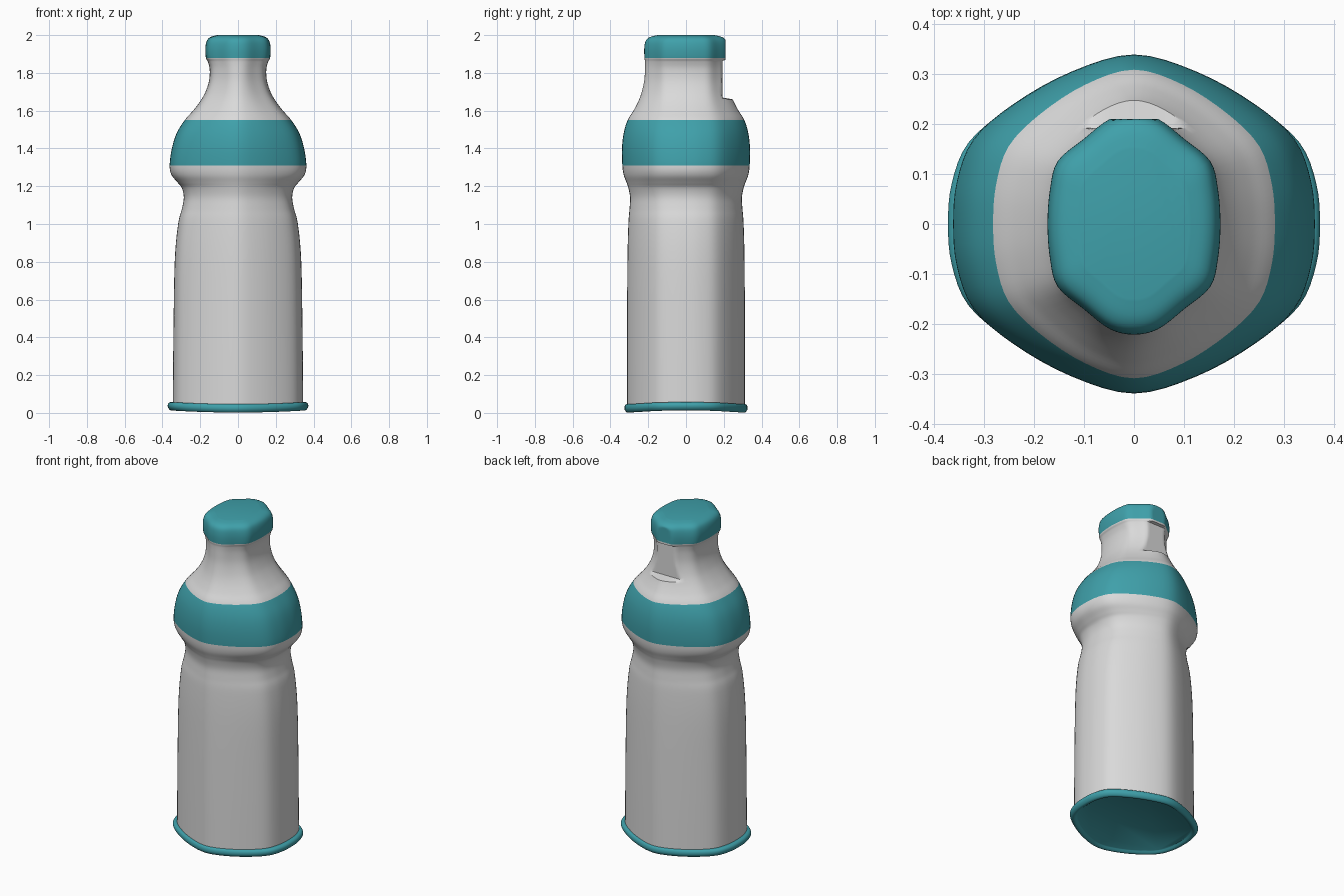
import bpy
import bmesh
from mathutils import Vector

default_cube = bpy.data.objects.get("Cube")
if default_cube:
    bpy.data.objects.remove(default_cube, do_unlink=True)


def make_material(name, colour):
    material = bpy.data.materials.new(name)
    material.use_nodes = True
    material.diffuse_color = colour
    shader = next(n for n in material.node_tree.nodes if n.type == "BSDF_PRINCIPLED")
    shader.inputs["Base Color"].default_value = colour
    shader.inputs["Roughness"].default_value = 0.6
    return material


white = make_material("white plastic", (0.7, 0.7, 0.7, 1))
teal = make_material("teal plastic", (0.05, 0.355, 0.405, 1))


def spline(points, steps, closed=False):
    """Smooth Catmull-Rom curve that passes through every point."""
    points = [Vector(p) for p in points]
    count = len(points)

    def pick(i):
        return points[i % count] if closed else points[max(0, min(count - 1, i))]

    result = []
    for i in range(count if closed else count - 1):
        a, b, c, d = (pick(i + k) for k in (-1, 0, 1, 2))
        for s in range(steps):
            t = s / steps
            result.append(b + (c - a) * t / 2
                          + (a * 2 - b * 5 + c * 4 - d) * t * t / 2
                          + (b * 3 - a - c * 3 + d) * t * t * t / 2)
    if not closed:
        result.append(points[-1])
    return result


def full_section(quarter):
    """Mirror a quarter outline into a closed, unit-size cross-section."""
    half = quarter + [(-x, y) for x, y in reversed(quarter[:-1])]
    return spline(half + [(x, -y) for x, y in reversed(half[1:-1])], 4, closed=True)


# Blunt six-sided outlines for the body and the narrower neck
body_outline = full_section([(1, 0), (.98, .25), (.89, .5), (.67, .71), (.35, .9), (0, 1)])
neck_outline = full_section([(1, 0), (.97, .32), (.88, .57), (.58, .77), (.28, .95), (0, 1)])


def smoothstep(low, high, value):
    t = max(0, min(1, (value - low) / (high - low)))
    return t * t * (3 - 2 * t)


def loft(name, profile, shape, materials, pick_material):
    """Skin a stack of rings; each profile row is height, half width, half depth."""
    bm = bmesh.new()
    rings = []
    for z, rx, ry in profile:
        blend = smoothstep(1.5, 1.85, z)
        outline = [a.lerp(b, blend) for a, b in zip(body_outline, neck_outline)]
        rings.append([bm.verts.new(shape(p.x * rx, p.y * ry, z)) for p in outline])
    for row, (lower, upper) in enumerate(zip(rings, rings[1:])):
        middle = (profile[row][0] + profile[row + 1][0]) / 2
        for i in range(len(lower)):
            j = (i + 1) % len(lower)
            face = bm.faces.new((lower[i], lower[j], upper[j], upper[i]))
            face.material_index = pick_material(middle)
    for ring, height in ((list(reversed(rings[0])), profile[0][0]),
                         (rings[-1], profile[-1][0])):
        bm.faces.new(ring).material_index = pick_material(height)
    bmesh.ops.recalc_face_normals(bm, faces=bm.faces)
    mesh = bpy.data.meshes.new(name)
    bm.to_mesh(mesh)
    bm.free()
    for material in materials:
        mesh.materials.append(material)
    obj = bpy.data.objects.new(name, mesh)
    bpy.context.collection.objects.link(obj)
    bpy.ops.object.select_all(action="DESELECT")
    obj.select_set(True)
    bpy.context.view_layer.objects.active = obj
    bpy.ops.object.shade_smooth_by_angle(angle=0.7)
    return obj


# Bottle: straight body, pinched waist, bulging shoulder, neck and closed cap
bottle_profile = spline([
    (.03, .345, .312), (.4, .342, .312), (.8, .335, .31), (1, .317, .305),
    (1.08, .297, .299), (1.14, .287, .296), (1.19, .297, .305), (1.22, .32, .315),
    (1.26, .352, .33), (1.31, .362, .337), (1.4, .35, .339), (1.48, .325, .33),
    (1.55, .282, .309), (1.6, .238, .278), (1.65, .2, .252), (1.7, .172, .234),
    (1.76, .153, .221), (1.82, .15, .217), (1.86, .16, .217), (1.88, .17, .22),
    (1.93, .173, .221), (1.97, .165, .213), (1.99, .145, .19), (2, .11, .15),
], 5)


def shape_bottle(x, y, z):
    # Shallow flat recess on the back of the neck
    if 1.66 < z < 1.865:
        y = min(y, .192)
    elif z >= 1.865:
        y = min(y, .21)
    return x, y, z


def bottle_colour(z):
    in_band = 1.31 < z < 1.55
    return 1 if in_band or z > 1.88 else 0


loft("bottle", bottle_profile, shape_bottle, [white, teal], bottle_colour)

# Base: rounded foot rim with a slightly hollow underside and a gentle wave
base_profile = spline([
    (.015, .33, .285), (.003, .345, .302), (.004, .36, .315), (.018, .371, .325),
    (.034, .371, .325), (.045, .36, .318), (.046, .34, .305),
], 4)


def shape_base(x, y, z):
    return x, y, z + .012 * (x / .37) ** 2


loft("base_rim", base_profile, shape_base, [teal], lambda z: 0)
